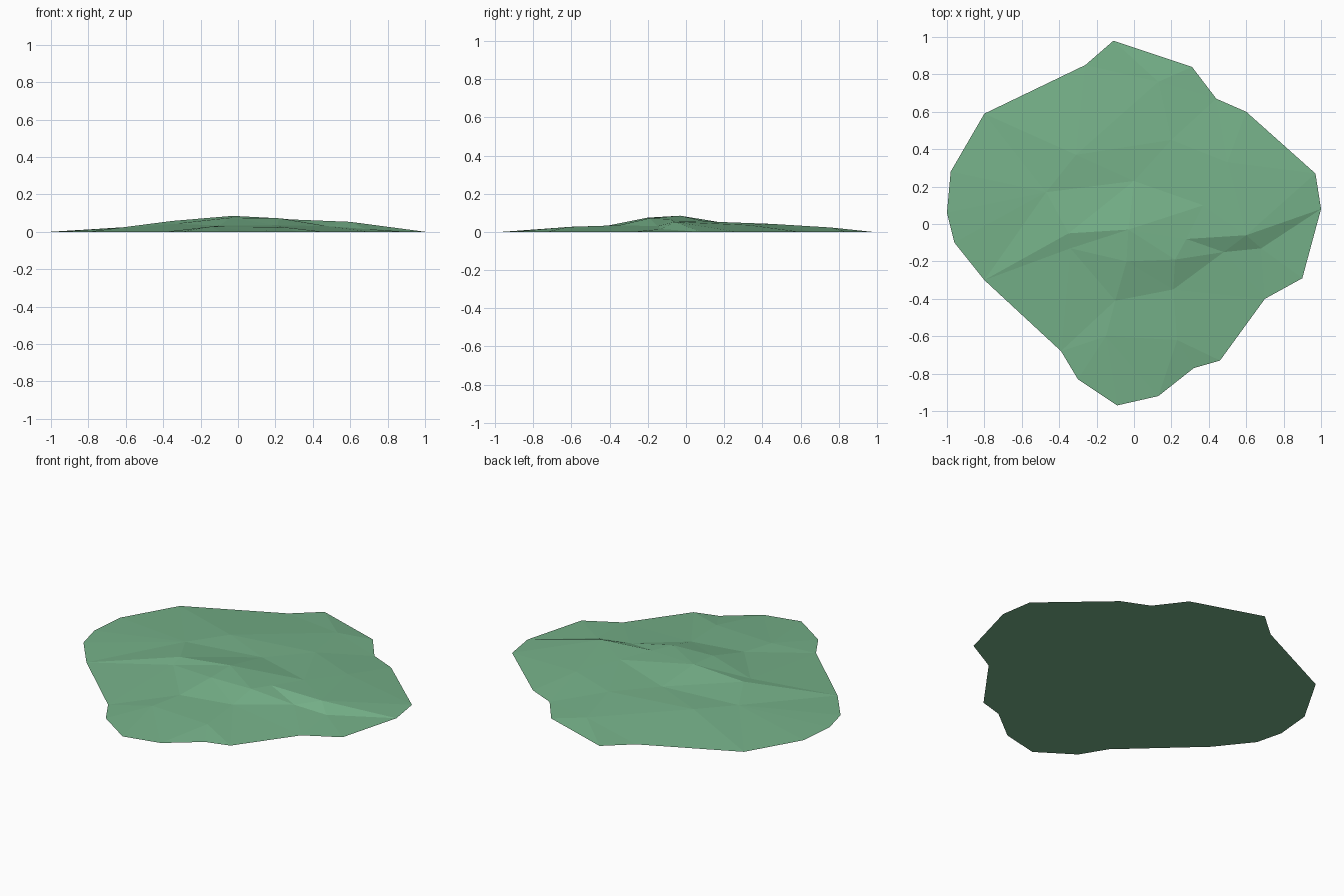
import bpy, bmesh
from mathutils import Vector
from mathutils.geometry import delaunay_2d_cdt

if "Cube" in bpy.data.objects:
    bpy.data.objects.remove(bpy.data.objects["Cube"])

# Irregular shoreline of the mound, lying on z = 0
outline = [(-.11, .98), (.31, .84), (.44, .67), (.60, .60), (.97, .27), (1, .08),
           (.90, -.29), (.70, -.40), (.46, -.73), (.32, -.77), (.13, -.92),
           (-.09, -.97), (-.30, -.83), (-.39, -.68), (-.80, -.30), (-.96, -.10),
           (-1, .06), (-.98, .28), (-.80, .59), (-.26, .85)]

# Ridges and hollows inside it: x, y, height
peaks = [(-.03, -.03, .085), (-.35, -.05, .058), (-.34, -.13, .043), (-.04, -.20, .075),
         (-.10, -.41, .033), (.21, -.35, .035), (.22, -.19, .072), (.28, -.08, .066),
         (.37, .10, .055), (.60, -.06, .053), (.68, -.13, .015), (.48, -.15, .030),
         (.00, .23, .042), (-.31, .37, .042), (-.47, .17, .033), (.20, .45, .042),
         (.13, .76, .023), (.50, .33, .036), (.23, -.62, .026), (-.15, -.60, .027)]

# Crease lines between named ridge points (indices into peaks)
creases = [(0, 1), (0, 3), (1, 2), (2, 3), (2, 4), (3, 4), (1, 14), (12, 14),
           (12, 13), (13, 14), (7, 9), (7, 11), (10, 11), (0, 8), (8, 12)]

n = len(outline)
heights = [0] * n + [p[2] for p in peaks]
points = [Vector(p) for p in outline] + [Vector(p[:2]) for p in peaks]
edges = [(a + n, b + n) for a, b in creases] + [(9 + n, 5), (10 + n, 5)]
co, _, faces, source, _, _ = delaunay_2d_cdt(points, edges, [list(range(n))], 1, 1e-5)

# Faceted top plus a flat underside
bm = bmesh.new()
verts = [bm.verts.new((p.x, p.y, heights[s[0]] if s else .04)) for p, s in zip(co, source)]
for f in faces:
    bm.faces.new([verts[i] for i in f])
bmesh.ops.recalc_face_normals(bm, faces=bm.faces)
if sum(f.normal.z for f in bm.faces) < 0:
    bmesh.ops.reverse_faces(bm, faces=bm.faces)
rim = [e for e in bm.edges if e.is_boundary]
bmesh.ops.holes_fill(bm, edges=rim, sides=0)
bmesh.ops.recalc_face_normals(bm, faces=bm.faces)

mesh = bpy.data.meshes.new("grass_mound")
bm.to_mesh(mesh)
bm.free()
green = bpy.data.materials.new("grass green")
green.diffuse_color = (.18, .44, .25, 1)
green.use_nodes = True
green.node_tree.nodes["Principled BSDF"].inputs["Base Color"].default_value = green.diffuse_color
mesh.materials.append(green)
bpy.context.collection.objects.link(bpy.data.objects.new("grass_mound", mesh))
